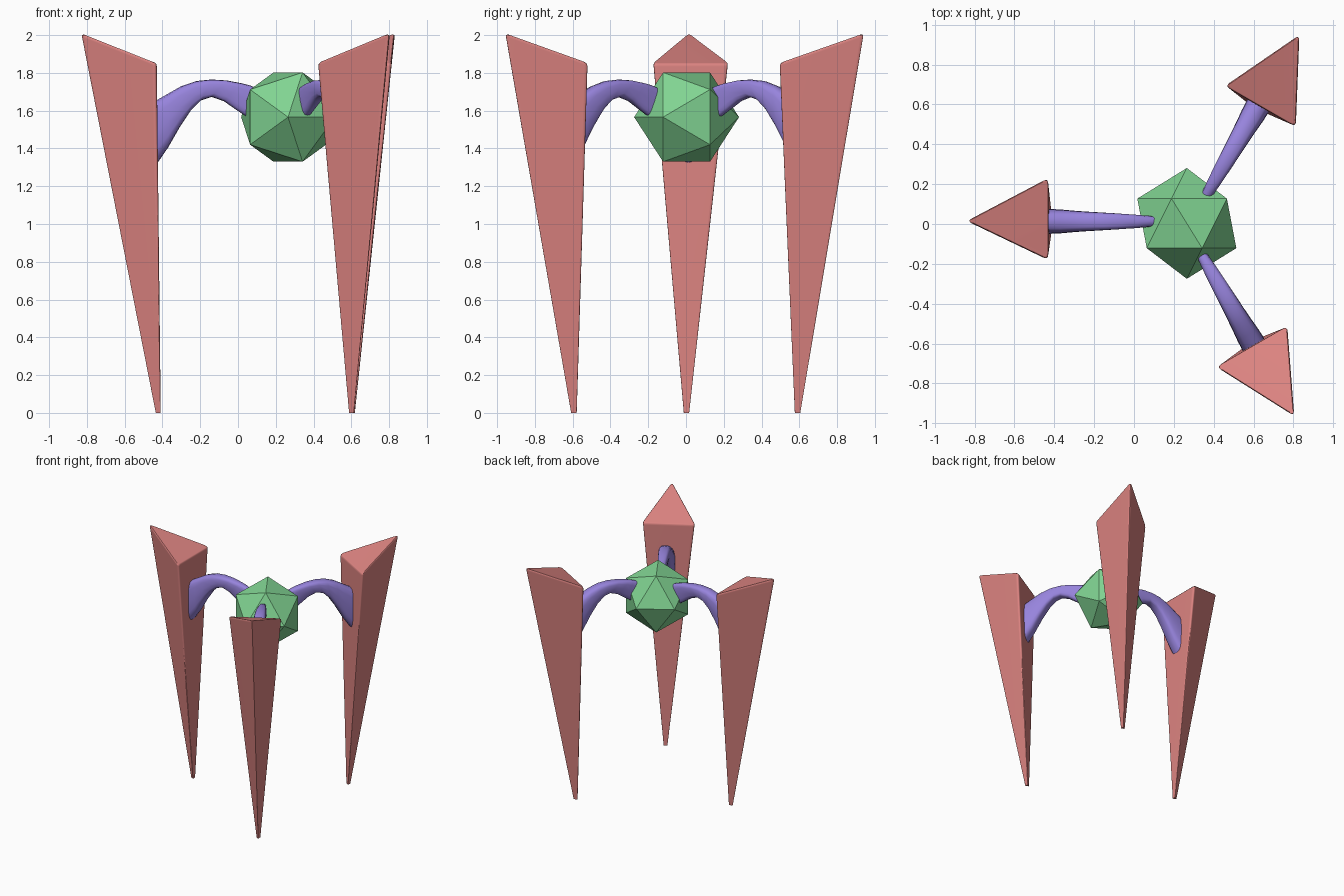
import bpy, bmesh, math
from mathutils import Vector, Matrix

if "Cube" in bpy.data.objects:
    bpy.data.objects.remove(bpy.data.objects["Cube"])

CX = 0.265  # hub axis; legs and arms repeat around it


def material(name, rgb):
    m = bpy.data.materials.new(name)
    m.diffuse_color = (*rgb, 1)
    m.use_nodes = True
    m.node_tree.nodes["Principled BSDF"].inputs["Base Color"].default_value = m.diffuse_color
    return m


RED = material("soft_red", (0.72, 0.23, 0.22))
GREEN = material("soft_green", (0.22, 0.66, 0.29))
PURPLE = material("soft_purple", (0.31, 0.23, 0.72))


def loft(name, rings, mat):
    """Skin a list of equal-length point rings and cap both ends."""
    bm = bmesh.new()
    vs = [[bm.verts.new((p[0] - CX, p[1], p[2])) for p in r] for r in rings]
    n = len(vs[0])
    for a, b in zip(vs, vs[1:]):
        for i in range(n):
            j = (i + 1) % n
            bm.faces.new((a[i], a[j], b[j], b[i]))
    bm.faces.new(vs[0])
    bm.faces.new(vs[-1])
    bmesh.ops.recalc_face_normals(bm, faces=bm.faces[:])
    me = bpy.data.meshes.new(name)
    bm.to_mesh(me)
    bm.free()
    me.materials.append(mat)
    return me


def place_three(name, me, weighted):
    """Three copies of one mesh around the hub axis."""
    for side, deg in (("left", 0), ("back", -120), ("front", 120)):
        ob = bpy.data.objects.new(f"{name}_{side}", me)
        ob.location.x = CX
        ob.rotation_euler.z = math.radians(deg)
        bpy.context.collection.objects.link(ob)
        if weighted:
            ob.modifiers.new("flat_faces", 'WEIGHTED_NORMAL').keep_sharp = True
        if side == "left":
            bpy.ops.object.select_all(action='DESELECT')
            ob.select_set(True)
            bpy.context.view_layer.objects.active = ob
            bpy.ops.object.shade_smooth_by_angle(angle=math.radians(45))


def rounded(corners, d, steps=4):
    """Triangle with each corner replaced by a short curve."""
    pts = []
    for i, c in enumerate(corners):
        a = c + (corners[i - 1] - c).normalized() * d
        b = c + (corners[(i + 1) % 3] - c).normalized() * d
        for k in range(steps + 1):
            t = k / steps
            pts.append(a * (1 - t) ** 2 + c * 2 * t * (1 - t) + b * t * t)
    return pts


# Leg: long three-sided spike with a slanted top and softened edges
foot = [Vector(p) for p in ((-0.437, 0.003, 0), (-0.409, 0.018, 0), (-0.409, -0.013, 0))]
top = [Vector((x, y, 1.85 - 0.397 * (x + 0.43)))
       for x, y in ((-0.842, 0.015), (-0.43, 0.232), (-0.43, -0.182))]
mid = sum(top, Vector()) / 3
rings = [rounded(foot, 0.004)]
for down, inset in ((0.009, 0), (0.003, 0.012), (0, 0.05)):
    cs = [t.lerp(f, down).lerp(mid + (f - t) * down, inset) for t, f in zip(top, foot)]
    rings.append(rounded(cs, 0.03))
place_three("leg", loft("leg", rings, RED), True)

# Arm: arched, tapering strut; each station is upper point, lower point, half width
stations = [
    (-0.44, 1.65, -0.435, 1.31, 0.063), (-0.37, 1.69, -0.37, 1.405, 0.06),
    (-0.30, 1.73, -0.31, 1.51, 0.054), (-0.22, 1.757, -0.25, 1.60, 0.049),
    (-0.14, 1.765, -0.195, 1.655, 0.045), (-0.06, 1.76, -0.14, 1.673, 0.041),
    (0.02, 1.745, -0.075, 1.65, 0.036), (0.06, 1.735, -0.01, 1.605, 0.032),
    (0.105, 1.718, 0.05, 1.565, 0.028)]
rings = []
for xa, za, xb, zb, w in stations:
    hi, lo = Vector((xa, 0.013, za)), Vector((xb, 0.013, zb))
    c, h = (hi + lo) / 2, (hi - lo) / 2
    ring = []
    for k in range(16):
        a = math.tau * k / 16
        u, v = (math.copysign(abs(f) ** 0.6, f) for f in (math.cos(a), math.sin(a)))
        ring.append(c + h * v + Vector((0, w * u, 0)))
    rings.append(ring)
place_three("arm", loft("arm", rings, PURPLE), False)

# Hub: flat-faced icosahedron standing on one edge
bm = bmesh.new()
phi, s = (1 + 5 ** 0.5) / 2, 0.146
for a in (-s, s):
    for b in (-s * phi, s * phi):
        for p in ((0, a, b), (a, b, 0), (b, 0, a)):
            bm.verts.new(p)
bmesh.ops.convex_hull(bm, input=bm.verts[:])
bmesh.ops.recalc_face_normals(bm, faces=bm.faces[:])
bm.transform(Matrix.Translation((CX, 0.003, 1.566)) @ Matrix.Rotation(math.radians(31.7), 4, 'Z'))
me = bpy.data.meshes.new("hub")
bm.to_mesh(me)
bm.free()
me.materials.append(GREEN)
bpy.context.collection.objects.link(bpy.data.objects.new("hub", me))
